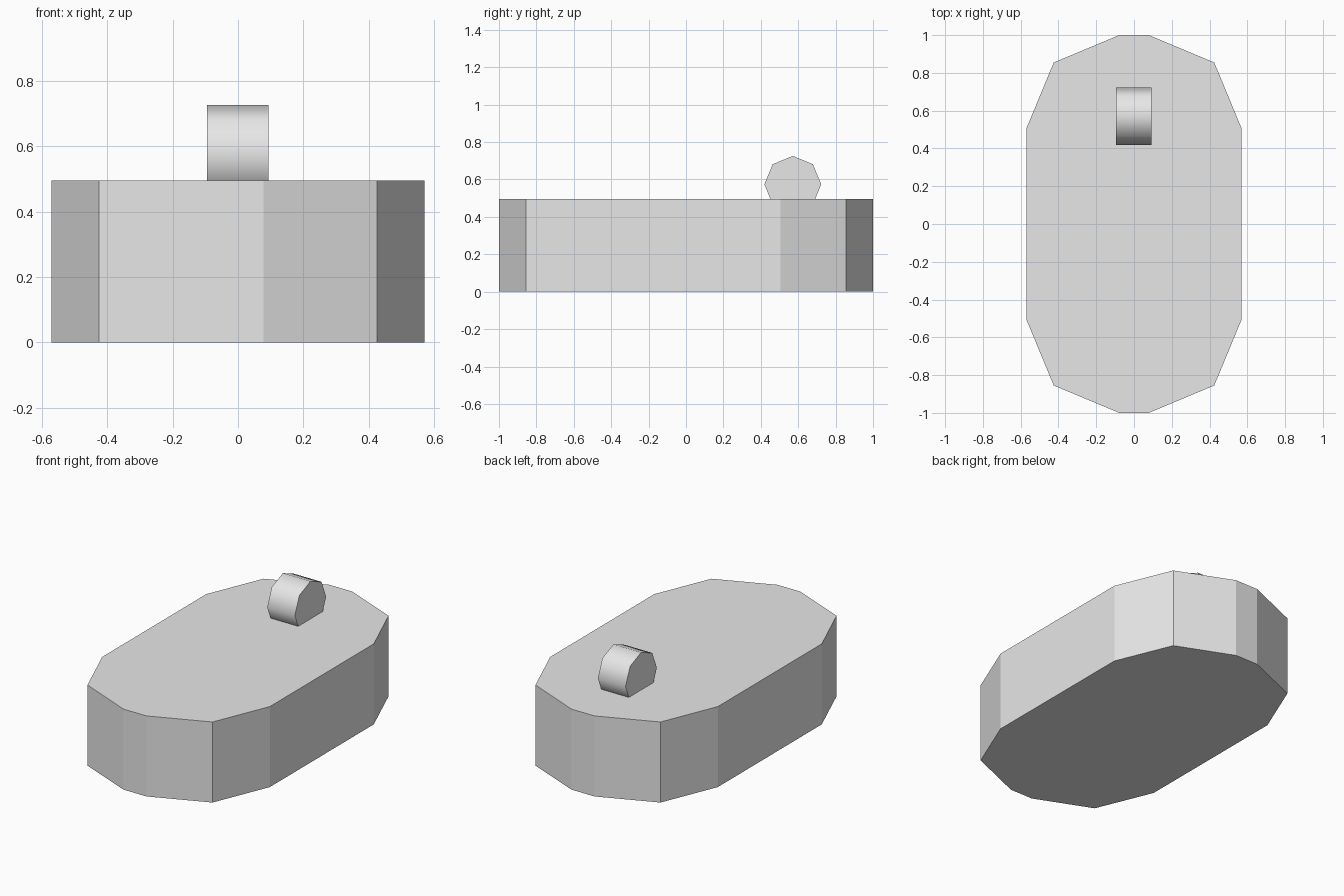
import bpy, bmesh, math
from mathutils import Matrix

if "Cube" in bpy.data.objects:
    bpy.data.objects.remove(bpy.data.objects["Cube"])

grey = bpy.data.materials.new("light_grey")
grey.diffuse_color = (0.8, 0.8, 0.8, 1.0)
grey.use_nodes = True
grey.node_tree.nodes["Principled BSDF"].inputs["Base Color"].default_value = grey.diffuse_color


def make_object(name, bm):
    bmesh.ops.recalc_face_normals(bm, faces=bm.faces)
    mesh = bpy.data.meshes.new(name)
    bm.to_mesh(mesh)
    bm.free()
    mesh.materials.append(grey)
    obj = bpy.data.objects.new(name, mesh)
    bpy.context.collection.objects.link(obj)
    return obj


# Body: twelve-sided rounded slab, one quarter of the outline mirrored around
HEIGHT = 0.495
quarter = [(0.57, 0.505), (0.425, 0.855), (0.078, 1.0)]
half = quarter + [(-x, y) for x, y in reversed(quarter)]
outline = half + [(-x, -y) for x, y in half]
bm = bmesh.new()
base = bm.faces.new([bm.verts.new((x, y, 0)) for x, y in outline])
top = bmesh.ops.extrude_face_region(bm, geom=[base], use_keep_orig=True)["geom"]
bmesh.ops.translate(bm, vec=(0, 0, HEIGHT),
                    verts=[v for v in top if isinstance(v, bmesh.types.BMVert)])
make_object("body", bm)

# Knob: eight-sided roller lying along x, sunk slightly into the body top
bm = bmesh.new()
bmesh.ops.create_cone(bm, cap_ends=True, segments=8, radius1=0.152, radius2=0.152,
                      depth=0.188,
                      matrix=Matrix.Translation((-0.001, 0.571, 0.574))
                      @ Matrix.Rotation(math.radians(90), 4, 'Y'))
knob = make_object("knob", bm)

# Smooth around the roller, sharp at its end caps
bpy.context.view_layer.objects.active = knob
knob.select_set(True)
bpy.ops.object.shade_smooth_by_angle(angle=math.radians(50))
